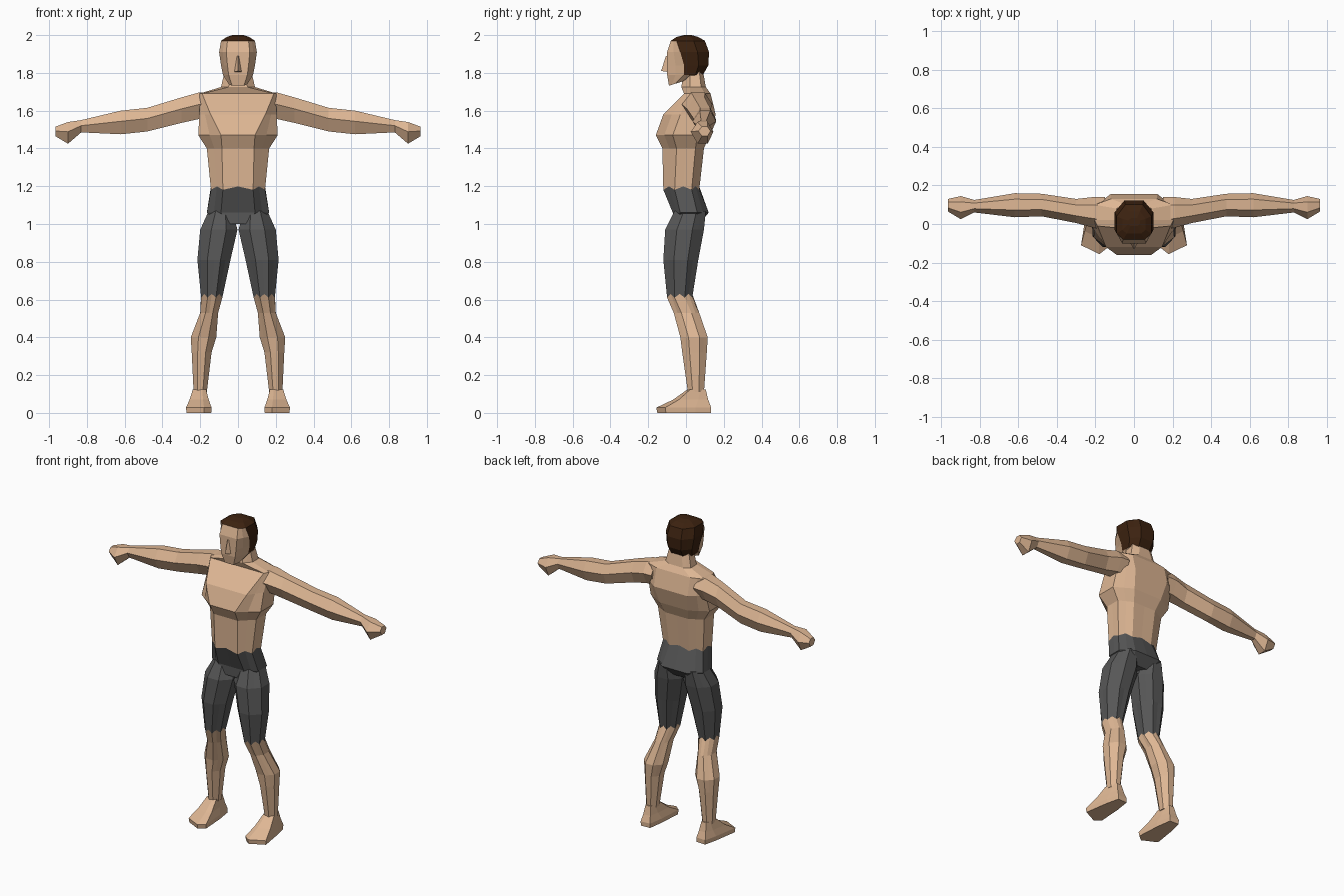
import bpy
import bmesh
from mathutils import Vector

cube = bpy.data.objects.get("Cube")
if cube:
    bpy.data.objects.remove(cube, do_unlink=True)


def material(name, rgb):
    m = bpy.data.materials.new(name)
    m.use_nodes = True
    m.diffuse_color = (*rgb, 1)
    m.node_tree.nodes["Principled BSDF"].inputs["Base Color"].default_value = (*rgb, 1)
    return m


MATERIALS = [
    material("skin", (0.73, 0.47, 0.295)),
    material("charcoal_cloth", (0.095, 0.095, 0.095)),
    material("dark_brown_hair", (0.045, 0.016, 0.005)),
]
SKIN, CLOTH, HAIR = range(3)


def halved(ring):
    """Add a point in the middle of each side of a ring."""
    out = []
    for a, b in zip(ring, ring[1:] + ring[:1]):
        out += [a, (a + b) / 2]
    return out


def jagged(ring, size):
    """Move every second point up and the others down."""
    return [p + Vector((0, 0, size if i % 2 else -size)) for i, p in enumerate(ring)]


def loft(name, rings, rule=lambda c: SKIN, side=1):
    """Skin a row of rings, close both ends and colour the faces by a rule."""
    bm = bmesh.new()
    rows = [[bm.verts.new((p.x * side, p.y, p.z)) for p in r] for r in rings]
    n = len(rows[0])
    for low, high in zip(rows, rows[1:]):
        for i in range(n):
            j = (i + 1) % n
            bm.faces.new((low[i], low[j], high[j], high[i]))
    bm.faces.new(rows[0])
    bm.faces.new(rows[-1])
    bmesh.ops.recalc_face_normals(bm, faces=bm.faces)
    for f in bm.faces:
        f.material_index = rule(f.calc_center_median())
    mesh = bpy.data.meshes.new(name)
    bm.to_mesh(mesh)
    bm.free()
    for m in MATERIALS:
        mesh.materials.append(m)
    ob = bpy.data.objects.new(name, mesh)
    bpy.context.scene.collection.objects.link(ob)
    return ob


def body_ring(z, wf, yf, ws, ysf, ysb, wb, yb, slope=0):
    """Mirrored eight-sided section: front pair, side pairs, back pair."""
    half = [(wf, yf), (ws, ysf), (ws, ysb), (wb, yb)]
    pts = half + [(-x, y) for x, y in reversed(half)]
    return halved([Vector((x, y, z + slope * (y - yf))) for x, y in pts])


# Torso with waistband and neck
torso = [
    body_ring(1.0, .05, -.07, .09, -.04, .05, .06, .07),
    body_ring(1.06, .09, -.07, .165, -.03, .06, .09, .12),
    jagged(body_ring(1.19, .08, -.12, .143, -.06, .03, .07, .07), .009),
    body_ring(1.4, .085, -.125, .165, -.05, .05, .08, .095),
    body_ring(1.47, .09, -.16, .21, -.07, .06, .1, .125),
    body_ring(1.58, .145, -.12, .205, -.03, .09, .12, .157),
    body_ring(1.69, .19, -.01, .205, .02, .1, .12, .13),
    body_ring(1.725, .05, -.025, .09, .02, .08, .05, .105),
    body_ring(1.81, .035, -.01, .07, .02, .07, .03, .09),
]
loft("torso", torso, lambda c: CLOTH if c.z < 1.19 else SKIN)


# Head with hair over the top, sides and back
def head_ring(z, w, yf, ys, yb, slope=0):
    return body_ring(z, w * .62, yf, w, ys, ys + (yb - ys) * .6, w * .5, yb, slope)


def hair_rule(c):
    return HAIR if c.z > 1.972 or (c.z > 1.8 and c.y > -.02 - (c.z - 1.9) * .3) else SKIN


head = [
    head_ring(1.732, .05, -.09, -.06, .06, .32),
    head_ring(1.79, .08, -.1, -.01, .09),
    head_ring(1.84, .09, -.1, -.01, .118),
    head_ring(1.91, .1, -.1, -.03, .122),
    head_ring(1.97, .09, -.08, -.05, .1),
    head_ring(1.99, .06, -.05, -.03, .065),
    head_ring(2.0, .03, -.01, 0, .03),
]
loft("head", head, hair_rule)
nose = [
    [Vector(p) for p in ((-.022, -.095, 1.805), (.022, -.095, 1.805), (0, -.132, 1.81))],
    [Vector(p) for p in ((-.008, -.095, 1.89), (.008, -.095, 1.89), (0, -.106, 1.89))],
]
loft("nose", nose)


def leg_ring(z, x0, x1, y0, y1):
    """Eight-sided section filling a box across the leg."""
    cx, cy, w, d = (x0 + x1) / 2, (y0 + y1) / 2, (x1 - x0) / 2, (y1 - y0) / 2
    unit = [(.4, -1), (1, -.4), (1, .4), (.4, 1), (-.4, 1), (-1, .4), (-1, -.4), (-.4, -1)]
    return halved([Vector((cx + u * w, cy + v * d, z)) for u, v in unit])


def arm_ring(x, z0, z1, y0, y1):
    """Six-sided section with ridges along the front and back."""
    cy, cz, d, h = (y0 + y1) / 2, (z0 + z1) / 2, (y1 - y0) / 2, (z1 - z0) / 2
    unit = [(-1, .1), (-.4, 1), (.5, 1), (1, .1), (.5, -1), (-.4, -1)]
    return [Vector((x, cy + u * d, cz + v * h)) for u, v in unit]


leg = [
    leg_ring(1.07, .03, .155, -.06, .105),
    leg_ring(.97, .003, .2, -.11, .095),
    leg_ring(.81, .04, .215, -.12, .065),
    jagged(leg_ring(.62, .083, .195, -.1, .033), .01),
    leg_ring(.53, .105, .2, -.065, .07),
    leg_ring(.4, .115, .25, -.03, .115),
    leg_ring(.32, .14, .245, -.02, .11),
    leg_ring(.11, .165, .235, .01, .095),
]
arm = [
    arm_ring(.15, 1.56, 1.695, -.03, .14),
    arm_ring(.21, 1.555, 1.695, -.02, .14),
    arm_ring(.3, 1.535, 1.67, .005, .13),
    arm_ring(.48, 1.49, 1.615, .04, .157),
    arm_ring(.62, 1.475, 1.6, .035, .16),
    arm_ring(.83, 1.485, 1.55, .06, .125),
    arm_ring(.9, 1.425, 1.54, .025, .145),
    arm_ring(.967, 1.465, 1.515, .065, .13),
]

# Foot outline, shrunk toward the ankle as it rises
sole = [(.165, .13), (.23, .133), (.25, .05), (.275, -.11), (.18, -.157), (.14, -.125), (.15, .03)]


def foot_ring(z, sx, sy):
    return [Vector((.2 + (x - .2) * sx, .09 + (y - .09) * sy, z)) for x, y in sole]


foot = [foot_ring(0, .97, .98), foot_ring(.028, 1, 1), foot_ring(.07, .75, .64),
        foot_ring(.125, .52, .33)]

for word, side in (("left", 1), ("right", -1)):
    loft(word + "_leg", leg, lambda c: CLOTH if c.z > .62 else SKIN, side)
    loft(word + "_foot", foot, side=side)
    loft(word + "_arm", arm, side=side)
